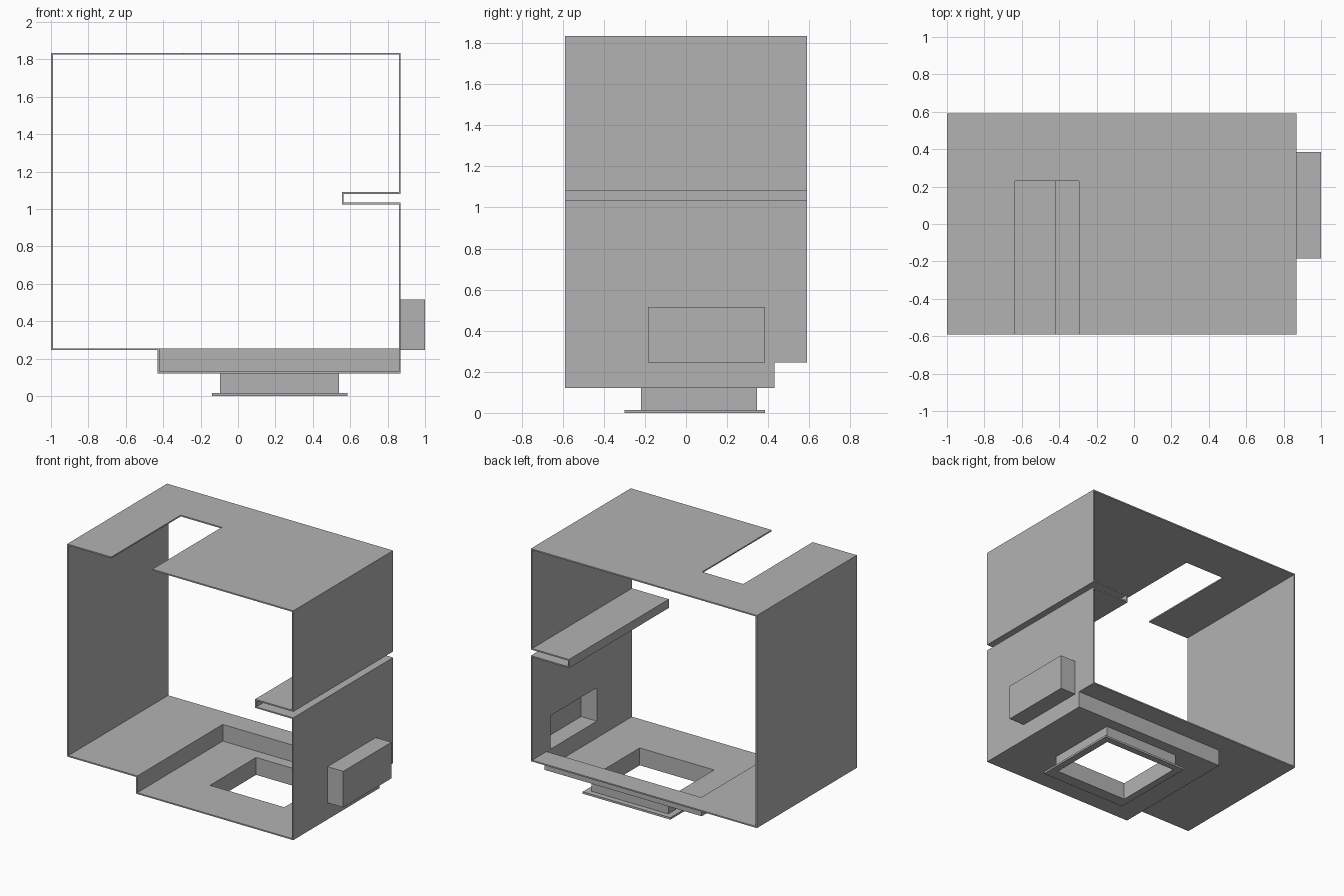
import bpy, bmesh
from mathutils import Vector

if "Cube" in bpy.data.objects:
    bpy.data.objects.remove(bpy.data.objects["Cube"], do_unlink=True)

grey = bpy.data.materials.new("plain grey")
grey.use_nodes = True
grey.diffuse_color = (0.45, 0.45, 0.45, 1)
grey.node_tree.nodes["Principled BSDF"].inputs["Base Color"].default_value = grey.diffuse_color

# Where a flat point (u, v) at depth d lies for each extrusion axis
PLACE = {
    "x": lambda u, v, d: Vector((d, u, v)),
    "y": lambda u, v, d: Vector((u, d, v)),
    "z": lambda u, v, d: Vector((u, v, d)),
}


def rect(u0, v0, u1, v1, inset=0):
    u0, v0, u1, v1 = u0 + inset, v0 + inset, u1 - inset, v1 - inset
    return [(u0, v0), (u1, v0), (u1, v1), (u0, v1)]


def sheet(name, axis, d0, d1, *loops):
    """Extrude an outline (first loop) with optional holes along an axis."""
    put = PLACE[axis]
    bm = bmesh.new()
    edges = []
    for loop in loops:
        vs = [bm.verts.new(put(u, v, d0)) for u, v in loop]
        edges += [bm.edges.new((a, b)) for a, b in zip(vs, vs[1:] + vs[:1])]
    if len(loops) == 1:
        bm.faces.new(vs)
    else:
        bmesh.ops.triangle_fill(bm, use_beauty=True, use_dissolve=False, edges=edges)
    ext = bmesh.ops.extrude_face_region(bm, geom=bm.faces[:], use_keep_orig=True)
    top = [g for g in ext["geom"] if isinstance(g, bmesh.types.BMVert)]
    bmesh.ops.translate(bm, verts=top, vec=put(0, 0, d1 - d0))
    bmesh.ops.recalc_face_normals(bm, faces=bm.faces[:])
    mesh = bpy.data.meshes.new(name)
    bm.to_mesh(mesh)
    bm.free()
    mesh.materials.append(grey)
    ob = bpy.data.objects.new(name, mesh)
    bpy.context.collection.objects.link(ob)
    return ob


T = 0.01                      # wall thickness
L, R, D = -1.0, 0.87, 0.59    # left side, right side, half depth
TOP, FLOOR, PAN = 1.835, 0.245, 0.12
PAN_L, PAN_B = -0.43, 0.43    # left and back limits of the sunken pan

# Top panel with a slot open to the front
sheet("top_panel", "z", TOP - T, TOP,
      [(L, -D), (-0.635, -D), (-0.635, 0.23), (-0.295, 0.23), (-0.295, -D),
       (R, -D), (R, D), (L, D)])

# Left wall
sheet("left_wall", "y", -D, D, rect(L, FLOOR + T, L + T, TOP - T))

# Upper right wall folded into a deep horizontal groove
G0, G1, GX = 1.025, 1.09, 0.555
sheet("upper_right_wall", "y", -D, D,
      [(R, TOP - T), (R - T, TOP - T), (R - T, G1), (GX, G1), (GX, G0), (R, G0),
       (R, G0 + T), (GX + T, G0 + T), (GX + T, G1 - T), (R, G1 - T)])

# Lower right wall, opened into a closed outward pocket
pocket = (-0.185, 0.245, 0.385, 0.515)
sheet("lower_right_wall", "x", R - T, R,
      [(-D, PAN), (PAN_B, PAN), (PAN_B, FLOOR), (D, FLOOR), (D, G0), (-D, G0)],
      rect(*pocket, T))
sheet("pocket_sides", "x", R, 1 - T, rect(*pocket), rect(*pocket, T))
sheet("pocket_end", "x", 1 - T, 1, rect(*pocket))

# Main floor around the sunken pan
sheet("main_floor", "z", FLOOR, FLOOR + T,
      [(L, -D), (PAN_L + T, -D), (PAN_L + T, PAN_B - T), (R - T, PAN_B - T),
       (R - T, D), (L, D)])

# Sunken pan with a rectangular outlet
outlet = (-0.095, -0.22, 0.54, 0.345)
sheet("pan_floor", "z", PAN, PAN + T,
      rect(PAN_L, -D, R - T, PAN_B), rect(*outlet, T))
sheet("pan_left_wall", "y", -D, PAN_B, rect(PAN_L, PAN + T, PAN_L + T, FLOOR))
sheet("pan_back_wall", "y", PAN_B - T, PAN_B, rect(PAN_L + T, PAN + T, R - T, FLOOR))

# Outlet duct and its flange
sheet("outlet_duct", "z", 0.015, PAN, rect(*outlet), rect(*outlet, T))
sheet("outlet_flange", "z", 0, 0.015, rect(-0.14, -0.3, 0.585, 0.385), rect(*outlet, T))
